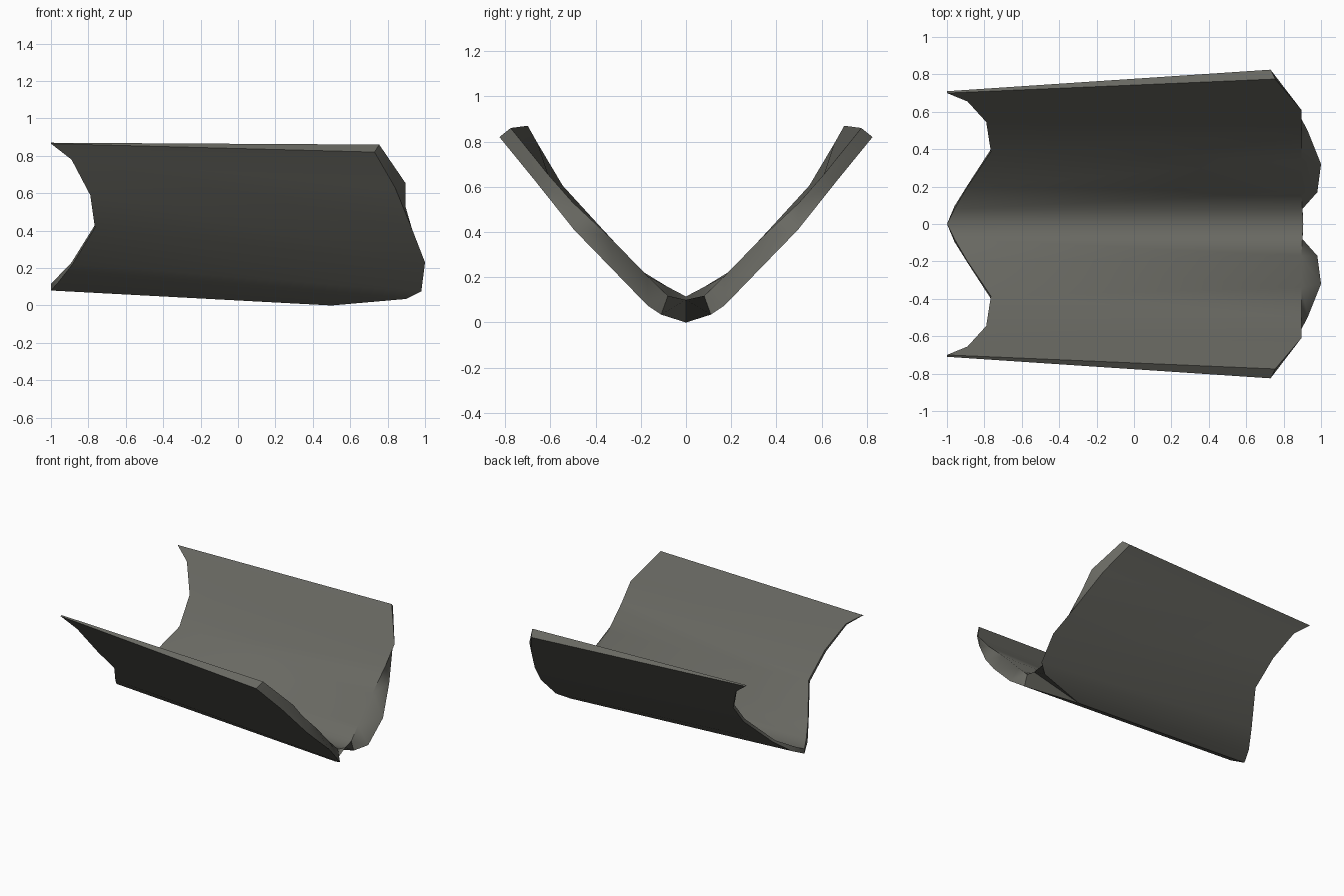
import bpy, bmesh, math

if "Cube" in bpy.data.objects:
    bpy.data.objects.remove(bpy.data.objects["Cube"])

grey = bpy.data.materials.new("warm dark grey")
grey.diffuse_color = (0.14, 0.14, 0.122, 1)
grey.use_nodes = True
grey.node_tree.nodes["Principled BSDF"].inputs["Base Color"].default_value = grey.diffuse_color

# Edge profiles of one half, from the centre fold to the top rim
inner_left = [(-1, 0, .115), (-.96, .08, .157), (-.89, .2, .23), (-.765, .385, .43),
              (-.79, .545, .605), (-.89, .655, .79), (-1, .70, .87)]
inner_right = [(.905, 0, .10), (.9, .08, .118), (.895, .17, .205), (.895, .34, .38),
               (.895, .5, .53), (.895, .61, .655), (.755, .775, .86)]
outer_right = [(.5, 0, 0), (.9, .11, .035), (.98, .17, .075), (1, .32, .23),
               (.93, .495, .41), (.84, .67, .63), (.73, .825, .82)]
outer_left = [(-1, 0, .08), (-.96, .095, .125), (-.885, .215, .22), (-.765, .4, .415),
              (-.79, .56, .59), (-.89, .667, .78), (-1, .71, .865)]

# Skin a closed half shell, then mirror it
bm = bmesh.new()
loops = [[bm.verts.new(p) for p in prof]
         for prof in (inner_left, inner_right, outer_right, outer_left)]
n = len(inner_left)
for k in range(4):
    a, b = loops[k], loops[(k + 1) % 4]
    for i in range(n - 1):
        bm.faces.new((a[i], b[i], b[i + 1], a[i + 1]))
bm.faces.new([l[-1] for l in loops])  # top rim
half = bm.verts[:] + bm.edges[:] + bm.faces[:]
copy = bmesh.ops.duplicate(bm, geom=half)["geom"]
for v in (g for g in copy if isinstance(g, bmesh.types.BMVert)):
    v.co.y *= -1
bmesh.ops.remove_doubles(bm, verts=bm.verts[:], dist=0.0005)
bmesh.ops.recalc_face_normals(bm, faces=bm.faces[:])

mesh = bpy.data.meshes.new("v_channel_shell")
bm.to_mesh(mesh)
bm.free()
shell = bpy.data.objects.new("v_channel_shell", mesh)
bpy.context.collection.objects.link(shell)
mesh.materials.append(grey)

# Smooth along the bent walls, sharp at the rims
bpy.context.view_layer.objects.active = shell
shell.select_set(True)
bpy.ops.object.shade_smooth_by_angle(angle=math.radians(50))
